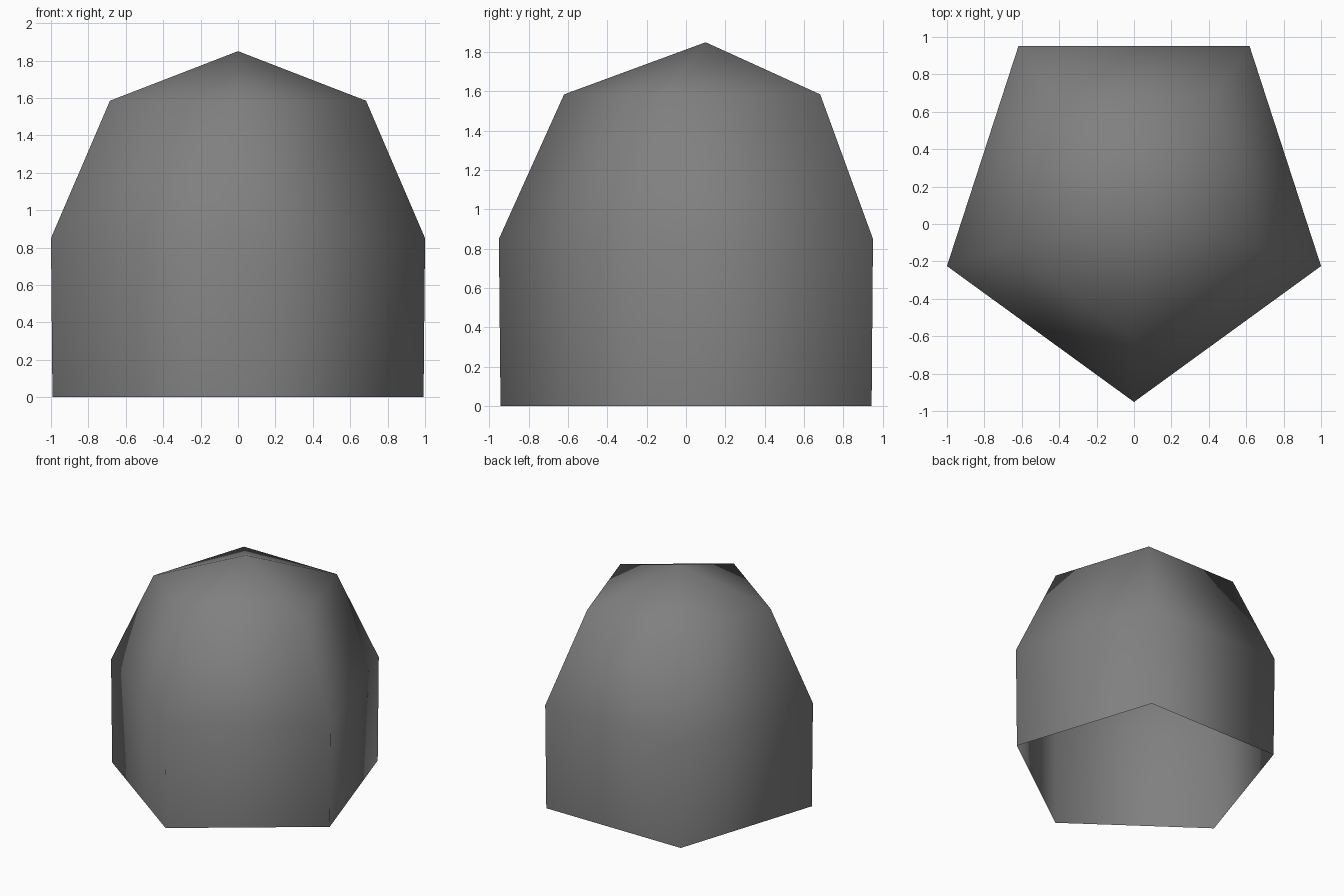
import bpy, bmesh
from math import cos, sin, radians

default = bpy.data.objects.get("Cube")
if default:
    bpy.data.objects.remove(default, do_unlink=True)

SIDES = 5
CENTRE_Y = 0.1
# (radius, height) of each ring, from the open foot upward
PROFILE = [(1.043, 0.0), (1.0515, 0.85), (0.72, 1.585)]
APEX_Z = 1.85

grey = bpy.data.materials.new("grey")
grey.use_nodes = True
colour = (0.216, 0.216, 0.216, 1)
grey.diffuse_color = colour
grey.node_tree.nodes["Principled BSDF"].inputs["Base Color"].default_value = colour


def ring(bm, radius, z):
    """Pentagon of vertices with one corner pointing to the front."""
    angles = [radians(-90 + 360 * i / SIDES) for i in range(SIDES)]
    return [bm.verts.new((radius * cos(a), CENTRE_Y + radius * sin(a), z)) for a in angles]


# Walls and sloping shoulders, open underneath
bm = bmesh.new()
rings = [ring(bm, r, z) for r, z in PROFILE]
for low, high in zip(rings, rings[1:]):
    for i in range(SIDES):
        j = (i + 1) % SIDES
        bm.faces.new((low[i], low[j], high[j], high[i]))

# Pointed roof
apex = bm.verts.new((0, CENTRE_Y, APEX_Z))
for i in range(SIDES):
    bm.faces.new((rings[-1][i], rings[-1][(i + 1) % SIDES], apex))

for face in bm.faces:
    face.smooth = True

mesh = bpy.data.meshes.new("dome_shell")
bm.to_mesh(mesh)
bm.free()
mesh.materials.append(grey)
dome = bpy.data.objects.new("dome_shell", mesh)
bpy.context.collection.objects.link(dome)
